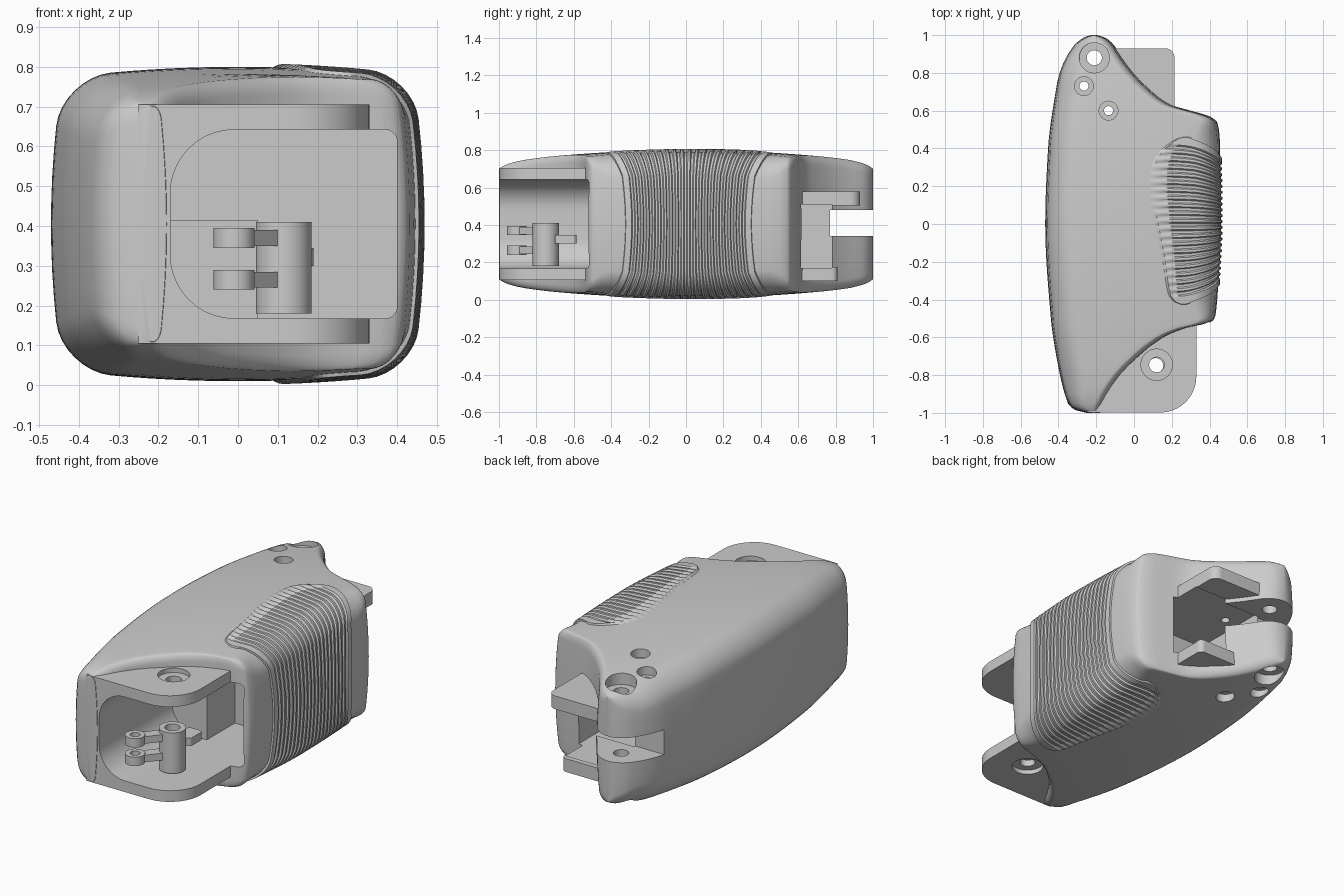
import bpy, bmesh, math

if "Cube" in bpy.data.objects:
    bpy.data.objects.remove(bpy.data.objects["Cube"])

MID = 0.405  # height of the horizontal symmetry plane

# outline of the shell seen from above: (y, x) pairs
LEFT = [(-1, -.25), (-.985, -.31), (-.95, -.35), (-.9, -.367), (-.8, -.392), (-.5, -.44), (0, -.47),
        (.4, -.455), (.7, -.415), (.8, -.395), (.9, -.35), (.96, -.305), (.99, -.26), (1, -.23)]
RIGHT = [(-1, -.18), (-.97, -.165), (-.9, -.13), (-.8, -.06), (-.7, .04), (-.6, .17), (-.55, .29),
         (-.53, .38), (-.51, .42), (-.48, .432), (-.3, .447), (0, .46), (.4, .456), (.5, .45),
         (.54, .44), (.57, .4), (.6, .3), (.63, .2), (.7, .1), (.8, .0), (.88, -.06), (.94, -.1),
         (.98, -.14), (.993, -.17), (1, -.195)]
R_RIGHT = [(-1, .04), (-.56, .04), (-.4, .12), (.45, .12), (.58, .05), (1, .05)]
PAD_EDGE = [(-.43, .27), (-.41, .215), (-.37, .18), (-.2, .145), (.22, .06), (.3, .07),
            (.37, .11), (.43, .19), (.455, .245), (.465, .3)]


def curve(tab, t):
    """Monotone cubic interpolation of a short table."""
    t = min(max(t, tab[0][0]), tab[-1][0])
    i = next(k for k in range(len(tab) - 1) if t <= tab[k + 1][0])

    def slope(k):
        return (tab[k + 1][1] - tab[k][1]) / (tab[k + 1][0] - tab[k][0])

    def tangent(k):
        if k == 0 or k == len(tab) - 1:
            return slope(min(k, len(tab) - 2))
        a, b = slope(k - 1), slope(k)
        return 2 * a * b / (a + b) if a * b > 0 else 0
    w = tab[i + 1][0] - tab[i][0]
    s = (t - tab[i][0]) / w
    return ((2*s**3 - 3*s*s + 1) * tab[i][1] + (s**3 - 2*s*s + s) * w * tangent(i)
            + (3*s*s - 2*s**3) * tab[i + 1][1] + (s**3 - s*s) * w * tangent(i + 1))


def half_section(y, side, x0=None, off=0.0):
    """Points from the top at x0, around one side, to the bottom at x0."""
    xl, xr = curve(LEFT, y), curve(RIGHT, y)
    mid = (xl + xr) / 2
    x0 = mid if x0 is None else x0
    xe = (xr if side > 0 else xl) + side * off
    h = .395 - .065 * y * y - .03 * abs(y) ** 20 + off
    r = min(curve(R_RIGHT, y) if side > 0 else .13, .95 * abs(xe - x0))
    top = [(x0 + (xe - side * r - x0) * k / 6, h) for k in range(6)]
    top += [(xe - side * r * (1 - math.sin(a)), h - r * (1 - math.cos(a)))
            for a in (math.pi / 2 * k / 8 for k in range(9))]
    top += [(xe, (h - r) * k / 4) for k in (3, 2, 1)]
    pts = top + [(xe, 0)] + [(x, -z) for x, z in reversed(top)]
    out = []
    for x, z in pts:
        weight = max(0, (x - mid) / (xe - mid))
        out.append((x - side * .03 * (z / .4) ** 2 * weight, MID + z * (1 - .07 * (x / .47) ** 2)))
    return out


def make(name, verts, faces):
    me = bpy.data.meshes.new(name)
    me.from_pydata(verts, [], faces)
    bm = bmesh.new()
    bm.from_mesh(me)
    bmesh.ops.recalc_face_normals(bm, faces=bm.faces)
    bm.to_mesh(me)
    bm.free()
    ob = bpy.data.objects.new(name, me)
    bpy.context.collection.objects.link(ob)
    return ob


def prism(name, outline, lo, hi, axis='z'):
    n = len(outline)
    verts = [(u, v, d) if axis == 'z' else (u, d, v) for d in (lo, hi) for u, v in outline]
    faces = [list(range(n)), list(range(n, 2 * n))]
    faces += [(i, (i + 1) % n, n + (i + 1) % n, n + i) for i in range(n)]
    return make(name, verts, faces)


def rrect(x0, x1, y0, y1, radii=(0, 0, 0, 0)):
    """Rectangle with its own radius on each corner, anticlockwise from lower left."""
    pts = []
    for k, (x, y, sx, sy) in enumerate([(x0, y0, 1, 1), (x1, y0, -1, 1), (x1, y1, -1, -1), (x0, y1, 1, -1)]):
        r = radii[k]
        for i in range(11 if r else 1):
            a = math.pi + (k + i / 10) * math.pi / 2
            pts.append((x + sx * r + r * math.cos(a), y + sy * r + r * math.sin(a)))
    return pts


def circle(x, y, r, n=32):
    return [(x + r * math.cos(2 * math.pi * i / n), y + r * math.sin(2 * math.pi * i / n)) for i in range(n)]


def boolean(ob, tool, op='DIFFERENCE'):
    tool.hide_render = True
    mod = ob.modifiers.new(op, 'BOOLEAN')
    mod.operation, mod.solver, mod.object = op, 'EXACT', tool
    bpy.context.view_layer.objects.active = ob
    bpy.ops.object.modifier_apply(modifier=mod.name)
    bpy.data.objects.remove(tool)


def smooth(ob, angle=32):
    bpy.ops.object.select_all(action='DESELECT')
    ob.select_set(True)
    bpy.context.view_layer.objects.active = ob
    bpy.ops.object.shade_smooth_by_angle(angle=math.radians(angle))


# shell: rounded sections lofted from front to back
ys = sorted({round(k / 20 - 1, 3) for k in range(41)} | {p[0] for p in LEFT + RIGHT}
            | {-.54, -.52, -.575, .555, .585, .615, .665})
verts, n = [], 0
for y in ys:
    ring = half_section(y, 1) + half_section(y, -1)[-2:0:-1]
    n = len(ring)
    verts += [(x, y, z) for x, z in ring]
faces = [(r * n + i, r * n + (i + 1) % n, (r + 1) * n + (i + 1) % n, (r + 1) * n + i)
         for r in range(len(ys) - 1) for i in range(n)]
faces += [list(range(n)), list(range(len(verts) - n, len(verts)))]
shell = make("shell", verts, faces)

# flanges at the front and the back
boolean(shell, prism("front_flange", rrect(-.25, .33, -.998, -.47, (0, .19, 0, 0)), .105, .705), 'UNION')
boolean(shell, prism("back_upper_flange", rrect(-.19, .215, .5, .93, (0, 0, .05, 0)), .505, .58), 'UNION')
boolean(shell, prism("back_lower_flange", rrect(-.15, .213, .48, .81, (0, 0, .03, 0)), .1, .175), 'UNION')

# front cavity, back cavity and back slot
boolean(shell, prism("cut", rrect(-.17, .4, .168, .642, (.16, .03, .03, .16)), -1.2, -.1, 'y'))
boolean(shell, prism("cut", rrect(-.22, .24, .3, .78), .17, .51))
boolean(shell, prism("cut", rrect(-.7, .7, .77, 1.2, (.02, 0, 0, .02)), .34, .48))

# screw holes with counterbores on both faces
for x, y, r, r_in, depth in [(-.21, .88, .08, .04, .285), (-.265, .73, .05, .024, .31),
                             (-.135, .6, .05, .024, .325), (.12, -.745, .083, .04, .275)]:
    boolean(shell, prism("cut", circle(x, y, r_in), -.1, 1))
    boolean(shell, prism("cut", circle(x, y, r), MID + depth, 1))
    boolean(shell, prism("cut", circle(x, y, r), -.1, MID - depth))
smooth(shell)

# ribbed grip pad wrapped around the right side
RIBS, STEP = 20, 6
rows = RIBS * STEP + 12
verts = []
cols = len(half_section(0, 1, .1))
for i in range(rows + 1):
    y0 = -.43 + .895 * i / rows
    x0 = curve(PAD_EDGE, y0)
    for j in range(cols):
        u = min(j, cols - 1 - j) / ((cols - 1) / 2)
        w = min(max((u - .15) / .85, 0), 1)
        y = y0 * (1 - .24 * w * w * (3 - 2 * w))
        groove = 6 < i < rows - 6 and (i - 6) % STEP in (2, 3, 4) and 1 < j < cols - 2
        border = i in (0, rows) or j in (0, cols - 1)
        off = -.012 if border else .001 if groove else .009
        x, z = half_section(y, 1, x0, off)[j]
        verts.append((x, y, z))
faces = [(i * cols + j, i * cols + j + 1, (i + 1) * cols + j + 1, (i + 1) * cols + j)
         for i in range(rows) for j in range(cols - 1)]
pad = make("grip_pad", verts, faces)
# keep the open patch facing outward
mid_face = pad.data.polygons[(rows // 2) * (cols - 1) + cols // 2]
if mid_face.normal.x < 0:
    pad.data.flip_normals()
smooth(pad, 40)

# step inside the front cavity
prism("inner_step", rrect(-.18, .05, -.35, -.08), .16, .415)

# pivot tube with two link arms in the front cavity
PX, PY, BX, BY = .115, -.75, -.01, -.905
pivot = prism("pivot_tube", circle(PX, PY, .07), .18, .41)
boolean(pivot, prism("cut", circle(PX, PY, .04), .1, .5))
smooth(pivot)
dx, dy = BX - PX, BY - PY
length = math.hypot(dx, dy)
nx, ny = -dy / length * .03, dx / length * .03
for z0 in (.24, .345):
    arm = prism("link_arm", [(PX + nx, PY + ny), (BX + nx, BY + ny), (BX - nx, BY - ny), (PX - nx, PY - ny)],
                z0 + .005, z0 + .045)
    boolean(arm, prism("boss", circle(BX, BY, .052), z0, z0 + .05), 'UNION')
    boolean(arm, prism("cut", circle(BX, BY, .026), 0, 1))
    boolean(arm, prism("cut", circle(PX, PY, .05), 0, 1))
    smooth(arm)
prism("link_tail", rrect(.1, .19, -.7, -.585, (0, .02, .02, .02)), .3, .345)
